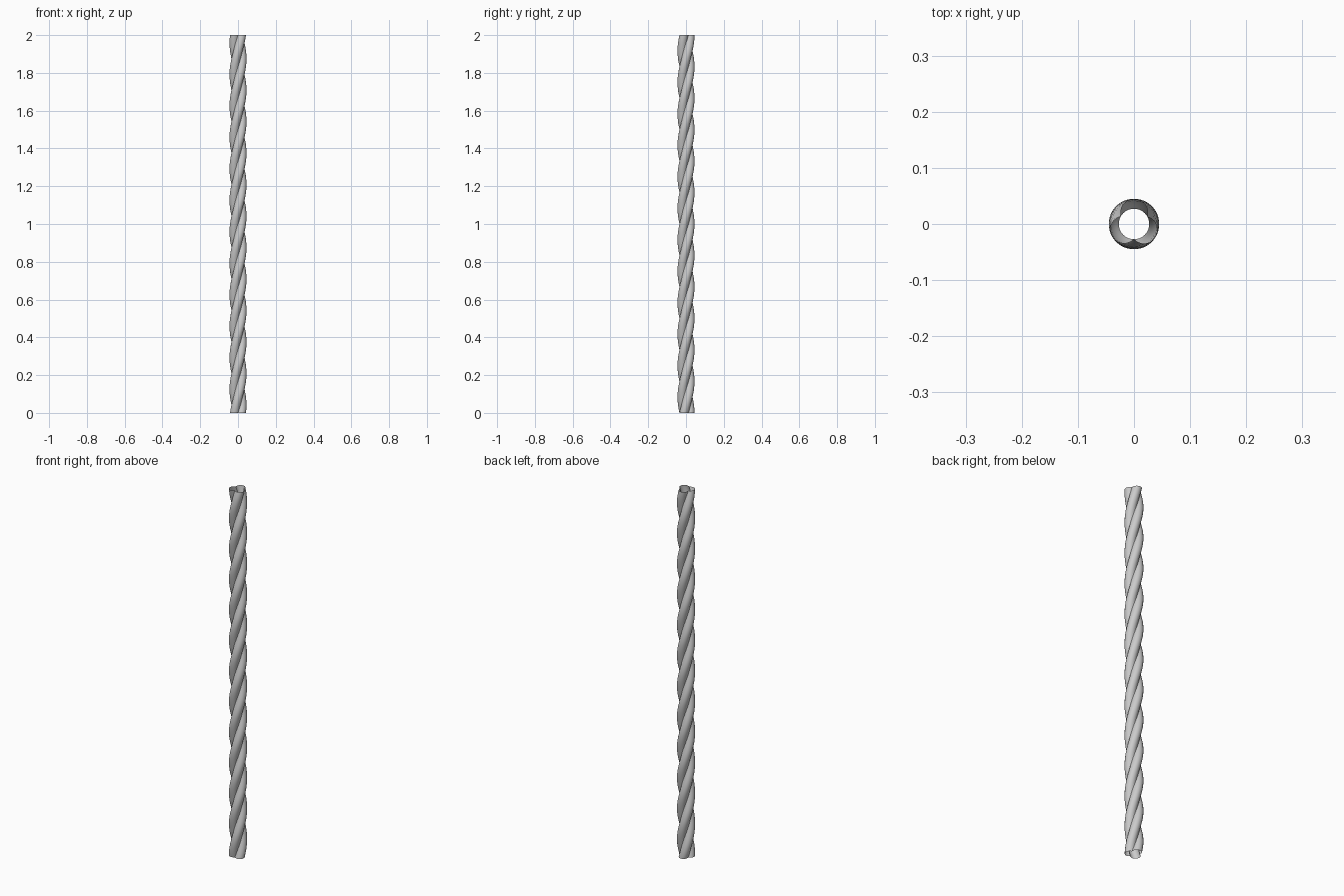
import bpy, bmesh, math

if "Cube" in bpy.data.objects:
    bpy.data.objects.remove(bpy.data.objects["Cube"])

HEIGHT, TURNS, STRANDS = 2.0, 4, 3
OFFSET, RADIUS = 0.0205, 0.0245      # strand centre distance and strand radius
LOBE_SEGS, LEVELS = 12, 192


def lobe_profile():
    """Outer outline of three overlapping round strands, open in the middle."""
    half = math.pi / STRANDS
    notch = OFFSET * math.cos(half) + math.sqrt(RADIUS**2 - (OFFSET * math.sin(half))**2)
    sweep = math.atan2(notch * math.sin(half), notch * math.cos(half) - OFFSET)
    pts = []
    for s in range(STRANDS):
        base = math.pi / 2 + s * 2 * half
        for i in range(LOBE_SEGS):
            a = base - sweep + 2 * sweep * i / LOBE_SEGS
            pts.append((OFFSET * math.cos(base) + RADIUS * math.cos(a),
                        OFFSET * math.sin(base) + RADIUS * math.sin(a)))
    return pts


# Twisted rope: sweep the outline upward while turning it, ends left open
bm = bmesh.new()
profile = lobe_profile()
n = len(profile)
rings = []
for k in range(LEVELS + 1):
    t = k / LEVELS
    c, s = math.cos(2 * math.pi * TURNS * t), math.sin(2 * math.pi * TURNS * t)
    rings.append([bm.verts.new((x * c - y * s, x * s + y * c, HEIGHT * t)) for x, y in profile])
for lo, hi in zip(rings, rings[1:]):
    for i in range(n):
        j = (i + 1) % n
        bm.faces.new((lo[i], lo[j], hi[j], hi[i]))
mesh = bpy.data.meshes.new("rope")
bm.to_mesh(mesh)
bm.free()
rope = bpy.data.objects.new("rope", mesh)
bpy.context.collection.objects.link(rope)

# Smooth strands with crisp grooves
bpy.context.view_layer.objects.active = rope
rope.select_set(True)
bpy.ops.object.shade_smooth_by_angle(angle=math.radians(35))
